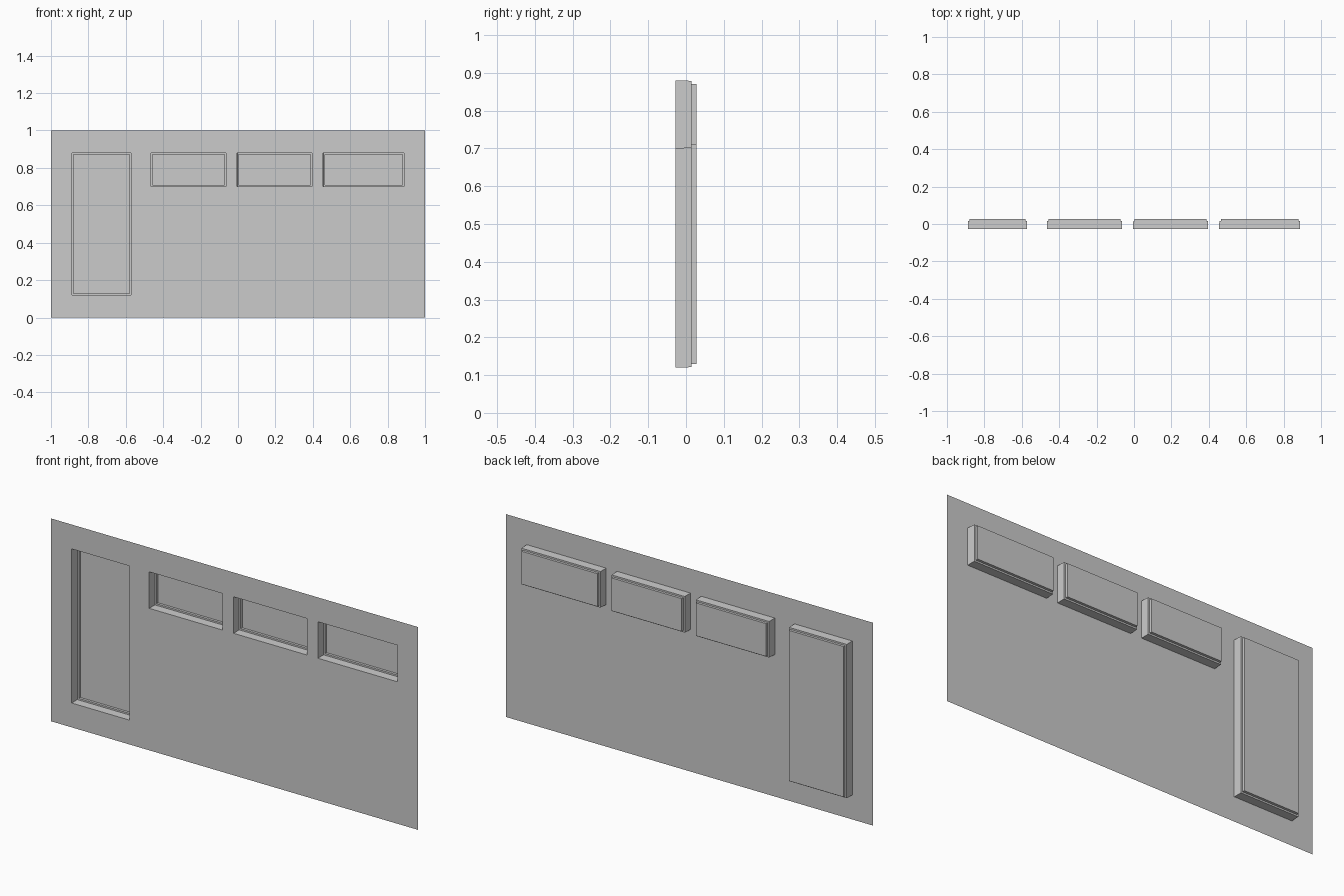
import bpy, bmesh

if "Cube" in bpy.data.objects:
    bpy.data.objects.remove(bpy.data.objects["Cube"])

FRONT, STEP, BACK = -0.0275, 0.015, 0.0275
# openings: name, x0, x1, z0, z1
OPENINGS = [
    ("door", -0.888, -0.572, 0.12, 0.88),
    ("window_left", -0.465, -0.064, 0.70, 0.88),
    ("window_middle", -0.005, 0.396, 0.70, 0.88),
    ("window_right", 0.455, 0.888, 0.70, 0.88),
]


def finish(name, bm):
    mesh = bpy.data.meshes.new(name)
    bm.to_mesh(mesh)
    bm.free()
    obj = bpy.data.objects.new(name, mesh)
    bpy.context.collection.objects.link(obj)
    return obj


def loop(bm, x0, x1, z0, z1, y, inset=0.0):
    i = inset
    pts = [(x0 + i, z0 + i), (x1 - i, z0 + i), (x1 - i, z1 - i), (x0 + i, z1 - i)]
    return [bm.verts.new((x, y, z)) for x, z in pts]


# thin wall sheet with rectangular holes
bm = bmesh.new()
xs = sorted({-1.0, 1.0} | {v for o in OPENINGS for v in o[1:3]})
zs = sorted({0.0, 1.0} | {v for o in OPENINGS for v in o[3:5]})
for xa, xb in zip(xs, xs[1:]):
    for za, zb in zip(zs, zs[1:]):
        cx, cz = (xa + xb) / 2, (za + zb) / 2
        if any(o[1] < cx < o[2] and o[3] < cz < o[4] for o in OPENINGS):
            continue
        bm.faces.new(loop(bm, xa, xb, za, zb, FRONT))
bmesh.ops.remove_doubles(bm, verts=bm.verts, dist=1e-5)
bmesh.ops.dissolve_limit(bm, angle_limit=0.01, verts=bm.verts, edges=bm.edges)
finish("wall", bm)

# stepped recess and pane behind each opening
for name, *box in OPENINGS:
    bm = bmesh.new()
    rings = [loop(bm, *box, y, i) for y, i in
             [(FRONT, 0.0), (STEP, 0.001), (STEP, 0.009), (BACK, 0.009)]]
    for a, b in zip(rings, rings[1:]):
        for k in range(4):
            n = (k + 1) % 4
            bm.faces.new((a[k], a[n], b[n], b[k]))
    finish(name + "_frame", bm)
    bm = bmesh.new()
    bm.faces.new(loop(bm, *box, BACK, 0.009))
    finish(name + "_pane", bm)
